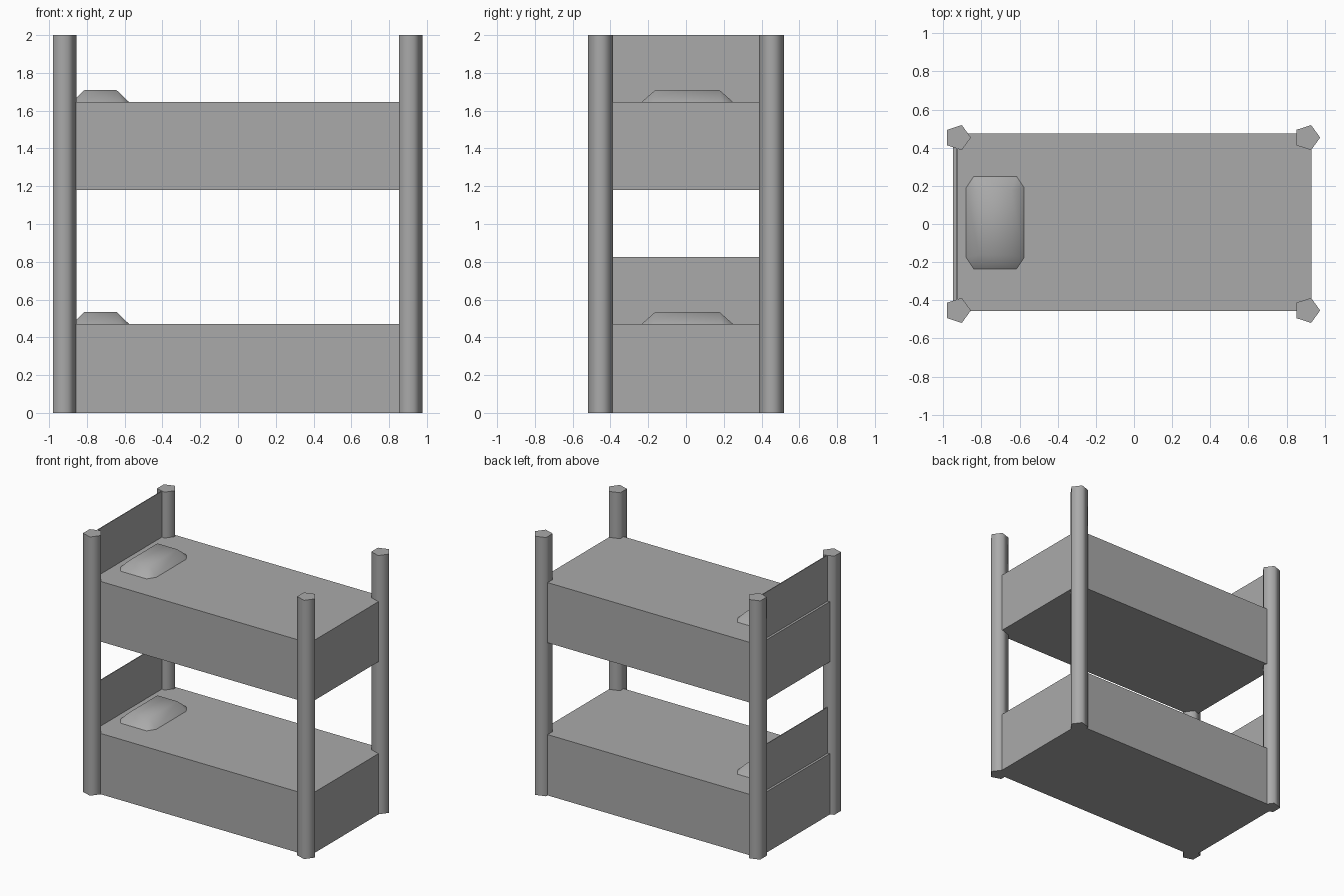
import bpy, bmesh, math
from math import sin, cos, tau

default = bpy.data.objects.get("Cube")
if default:
    bpy.data.objects.remove(default, do_unlink=True)

grey = bpy.data.materials.new("plain_grey")
grey.use_nodes = True
GREY = (0.40, 0.40, 0.40, 1.0)
grey.diffuse_color = GREY
grey.node_tree.nodes["Principled BSDF"].inputs["Base Color"].default_value = GREY


def add_object(name, bm, smooth_angle=None):
    bmesh.ops.recalc_face_normals(bm, faces=bm.faces)
    mesh = bpy.data.meshes.new(name)
    bm.to_mesh(mesh)
    bm.free()
    mesh.materials.append(grey)
    obj = bpy.data.objects.new(name, mesh)
    bpy.context.collection.objects.link(obj)
    if smooth_angle:
        bpy.ops.object.select_all(action="DESELECT")
        obj.select_set(True)
        bpy.context.view_layer.objects.active = obj
        bpy.ops.object.shade_smooth_by_angle(angle=math.radians(smooth_angle))
    return obj


def box(name, low, high):
    bm = bmesh.new()
    bmesh.ops.create_cube(bm, size=1)
    for v in bm.verts:
        v.co = [a + (c + 0.5) * (b - a) for a, b, c in zip(low, high, v.co)]
    return add_object(name, bm)


def post(name, x, y, radius=0.069, height=2.0):
    # five-sided column with one corner towards +x
    bm = bmesh.new()
    ring = [bm.verts.new((x + radius * cos(tau * i / 5), y + radius * sin(tau * i / 5), 0))
            for i in range(5)]
    base = bm.faces.new(ring)
    top = bmesh.ops.extrude_face_region(bm, geom=[base], use_keep_orig=True)["geom"]
    for v in top:
        if isinstance(v, bmesh.types.BMVert):
            v.co.z = height
    return add_object(name, bm, 80)


def pillow(name, z):
    # chamfered footprint sloping up to a smaller rectangular top
    cx, cy, hx, hy = -0.728, 0.007, 0.152, 0.243
    bm = bmesh.new()
    for sx in (-1, 1):
        for sy in (-1, 1):
            for dx, dy, dz in ((hx, hy - 0.06, 0), (hx - 0.04, hy, 0), (hx - 0.067, hy - 0.073, 0.064)):
                bm.verts.new((cx + sx * dx, cy + sy * dy, z + dz))
    bmesh.ops.convex_hull(bm, input=bm.verts)
    bmesh.ops.dissolve_limit(bm, angle_limit=0.01, verts=bm.verts, edges=bm.edges)
    return add_object(name, bm, 60)


# corner posts
for side, x in (("right", -0.924), ("left", 0.907)):
    for end, y in (("front", -0.453), ("back", 0.453)):
        post(f"{end}_{side}_post", x, y)

# two bunks, each with a mattress block, headboard and pillow
for level, bottom, top in (("lower", 0.0, 0.47), ("upper", 1.18, 1.645)):
    box(f"{level}_mattress", (-0.95, -0.455, bottom), (0.93, 0.475, top))
    box(f"{level}_headboard", (-0.932, -0.44, top - 0.05), (-0.926, 0.44, top + 0.355))
    pillow(f"{level}_pillow", top)
